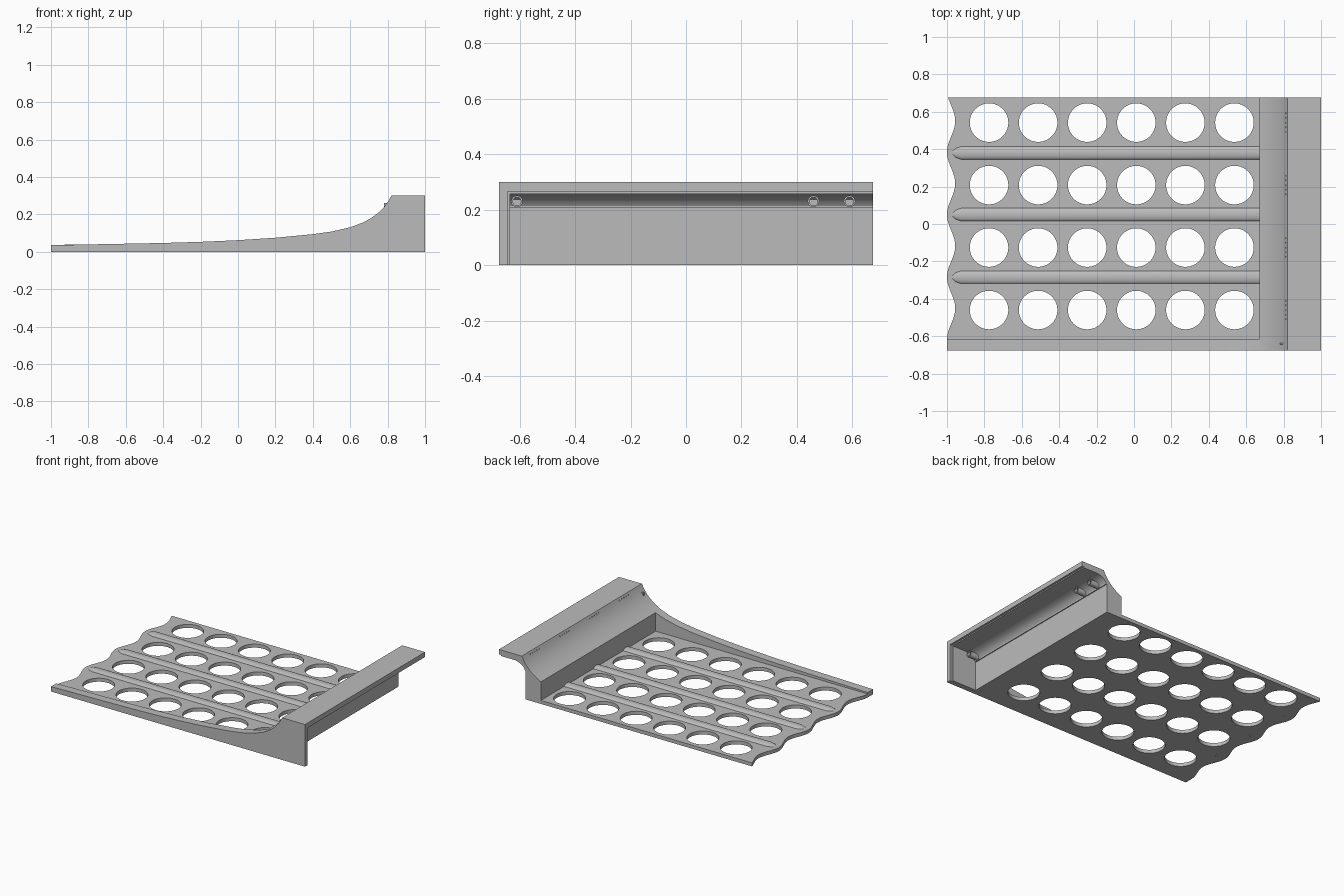
import bpy
import bmesh
import math
from mathutils import Matrix, Vector

cube = bpy.data.objects.get("Cube")
if cube:
    bpy.data.objects.remove(cube)

grey = bpy.data.materials.new("light grey")
grey.use_nodes = True
grey.diffuse_color = (0.5, 0.5, 0.5, 1)
grey.node_tree.nodes["Principled BSDF"].inputs["Base Color"].default_value = (0.5, 0.5, 0.5, 1)

HALF_Y = 0.675
BOX_X = 0.67
FLOOR_Z = 0.025
ROWS = [-0.46 + 0.334 * i for i in range(4)]
COLUMNS = [-0.775 + 0.2624 * i for i in range(6)]


def finish(name, bm):
    bmesh.ops.recalc_face_normals(bm, faces=bm.faces)
    mesh = bpy.data.meshes.new(name)
    bm.to_mesh(mesh)
    bm.free()
    mesh.materials.append(grey)
    obj = bpy.data.objects.new(name, mesh)
    bpy.context.collection.objects.link(obj)
    return obj


def smooth(obj, angle=28):
    bpy.ops.object.select_all(action='DESELECT')
    obj.select_set(True)
    bpy.context.view_layer.objects.active = obj
    bpy.ops.object.shade_smooth_by_angle(angle=math.radians(angle))


def loft(name, rings):
    """Skin matching rings of points and cap both ends."""
    bm = bmesh.new()
    loops = [[bm.verts.new(p) for p in ring] for ring in rings]
    for a, b in zip(loops, loops[1:]):
        for i in range(len(a)):
            j = (i + 1) % len(a)
            bm.faces.new((a[i], a[j], b[j], b[i]))
    bm.faces.new(loops[0])
    bm.faces.new(loops[-1])
    return finish(name, bm)


def slab(name, profile, y0, y1):
    """Side profile in x and z, extruded along y."""
    return loft(name, [[(x, y, z) for x, z in profile] for y in (y0, y1)])


def rod(bm, centre, radius, depth, axis='Z', sides=48):
    turn = Matrix.Rotation(math.pi / 2, 4, 'Y') if axis == 'X' else Matrix()
    bmesh.ops.create_cone(bm, cap_ends=True, segments=sides, radius1=radius, radius2=radius,
                          depth=depth, matrix=Matrix.Translation(Vector(centre)) @ turn)


def cut(obj, bm):
    cutter = finish("hole_cutter", bm)
    cutter.hide_render = True
    mod = obj.modifiers.new("holes", 'BOOLEAN')
    mod.operation = 'DIFFERENCE'
    mod.solver = 'EXACT'
    mod.object = cutter
    bpy.context.view_layer.objects.active = obj
    bpy.ops.object.modifier_apply(modifier=mod.name)
    bpy.data.objects.remove(cutter)


# Sweeping curve shared by the side wall and the raised end
low_curve = [(-1, 0.035), (-0.76, 0.04), (-0.4, 0.047), (-0.2, 0.053), (0, 0.062), (0.2, 0.075),
             (0.4, 0.094), (0.5, 0.108), (0.6, 0.131)]
high_curve = [(BOX_X, 0.157), (0.71, 0.179), (0.75, 0.208), (0.78, 0.238), (0.8, 0.265),
              (0.81, 0.282), (0.82, 0.3)]

# Side wall with its thicker inner rib
smooth(slab("side_wall", [(-1, 0)] + low_curve + high_curve + [(1, 0.3), (1, 0)], -HALF_Y, -0.645))
smooth(slab("side_wall_rib", [(-1, 0)] + low_curve + [high_curve[0], (BOX_X, 0)], -0.645, -0.615))
slab("side_wall_step", [(0.78, 0), (0.78, 0.26), (0.985, 0.26), (0.985, 0)], -0.645, -0.635)

# Raised end with overhanging ledge and coved underside
cove = [(0.985, 0.265), (0.985, 0.257), (0.87, 0.257), (0.835, 0.247), (0.81, 0.23), (0.8, 0.214),
        (0.8, 0.206), (0.793, 0.206)]
head = slab("raised_end", [(BOX_X, 0)] + high_curve + [(1, 0.3), (1, 0.265)] + cove + [(0.793, 0)],
            -0.645, HALF_Y)
pins = bmesh.new()
for y in ROWS:
    for i in range(-2, 3):
        rod(pins, (0.81, y + 0.025 * i, 0.284), 0.004, 0.04, 'X', 8)
cut(head, pins)
smooth(head)

# Perforated floor with a scalloped outer edge
edge = []
steps = 96
for i in range(steps + 1):
    y = HALF_Y - (HALF_Y + 0.615) * i / steps
    edge.append((-0.978 - 0.022 * math.cos(2 * math.pi * (y - 0.05) / 0.334), y))
outline = [(BOX_X, -0.615), (BOX_X, HALF_Y)] + edge
tray = loft("tray_floor", [[(x, y, z) for x, y in outline] for z in (0, FLOOR_Z)])
holes = bmesh.new()
for x in COLUMNS:
    for y in ROWS:
        rod(holes, (x, y, 0), 0.103, 0.2, sides=64)
for x in [-0.9 + 0.375 * i for i in range(5)]:
    rod(holes, (x, 0.658, 0), 0.006, 0.02, sides=12)
for y in (-0.285, 0.05, 0.38):
    rod(holes, (-0.93, y, 0), 0.006, 0.02, sides=12)
cut(tray, holes)
smooth(tray)

# Rounded ridges between the rows, tapered at the outer end
for n, y in enumerate((-0.285, 0.05, 0.38)):
    rings = []
    for x, size in ((-0.975, 0.15), (-0.955, 0.7), (-0.925, 1), (BOX_X, 1)):
        rings.append([(x, y + 0.035 * size * math.cos(math.pi * k / 16),
                       FLOOR_Z - 0.003 + 0.016 * size * math.sin(math.pi * k / 16))
                      for k in range(17)])
    smooth(loft(f"ridge_{n + 1}", rings), 40)

# Short hose connectors under the ledge
for n, y in enumerate((-0.61, 0.46, 0.59)):
    rings = []
    for x, radius in ((0.79, 0.021), (0.87, 0.021), (0.87, 0.015), (0.82, 0.015)):
        rings.append([(x, y + radius * math.cos(math.tau * k / 24),
                       0.23 + radius * math.sin(math.tau * k / 24)) for k in range(24)])
    smooth(loft(f"connector_{n + 1}", rings), 40)
